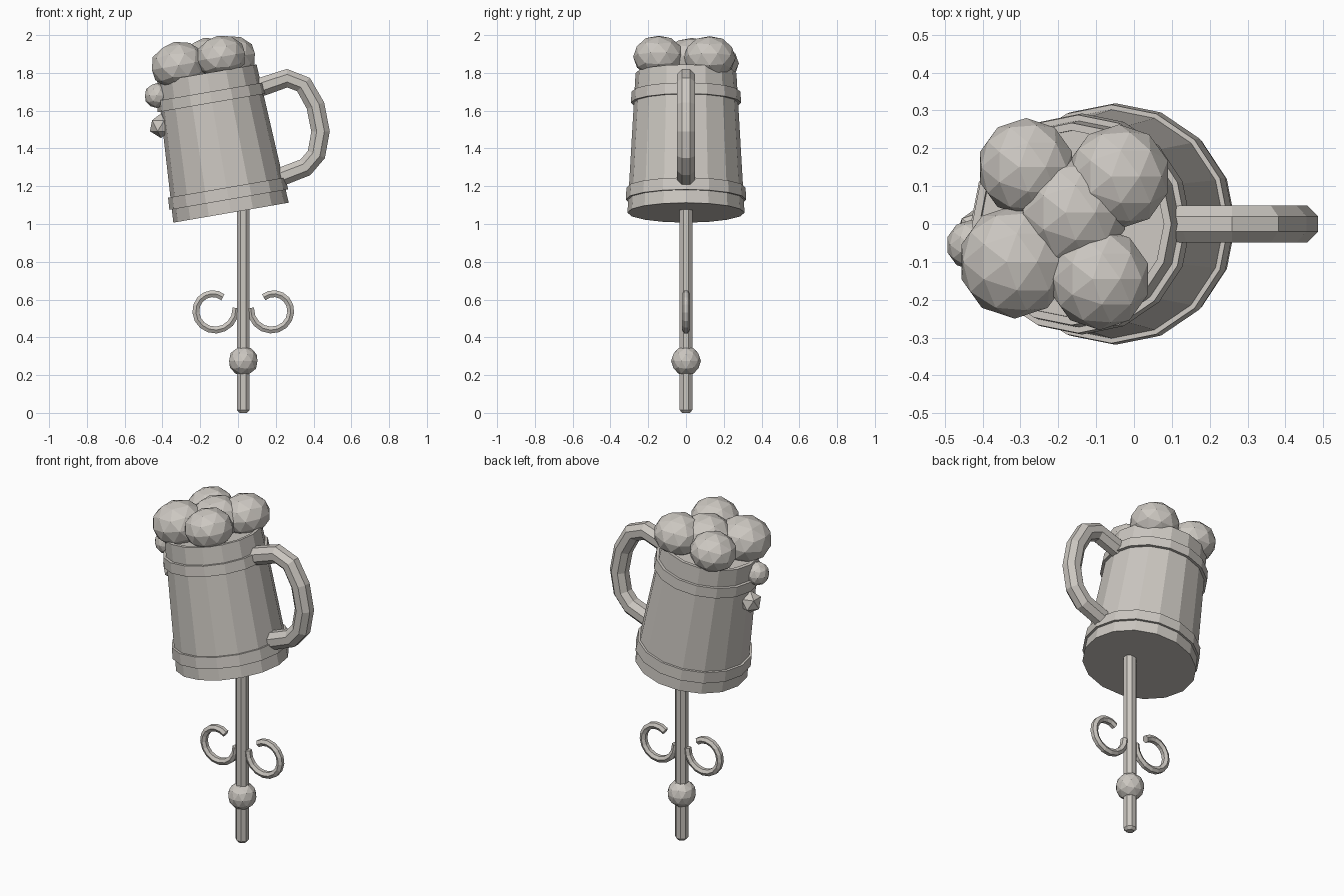
import bpy, bmesh, math
from mathutils import Vector, Matrix

if "Cube" in bpy.data.objects:
    bpy.data.objects.remove(bpy.data.objects["Cube"])

TILT = Matrix.Rotation(math.radians(-9.8), 4, 'Y')
MUG = Matrix.Translation((-0.037, 0, 1.06)) @ TILT

mat = bpy.data.materials.new("warm_grey")
mat.diffuse_color = (0.6, 0.57, 0.53, 1)
mat.use_nodes = True
mat.node_tree.nodes["Principled BSDF"].inputs["Base Color"].default_value = mat.diffuse_color


def finish(bm, name, matrix=None):
    if matrix:
        bm.transform(matrix)
    bmesh.ops.recalc_face_normals(bm, faces=bm.faces)
    me = bpy.data.meshes.new(name)
    bm.to_mesh(me)
    bm.free()
    me.materials.append(mat)
    ob = bpy.data.objects.new(name, me)
    bpy.context.collection.objects.link(ob)
    return ob


def skin(bm, rings, closed):
    """Join consecutive rings of points; cap the ends or close the loop."""
    vs = [[bm.verts.new(p) for p in r] for r in rings]
    n = len(vs[0])
    pairs = list(zip(vs, vs[1:])) + ([(vs[-1], vs[0])] if closed else [])
    for a, b in pairs:
        for i in range(n):
            j = (i + 1) % n
            bm.faces.new((a[i], a[j], b[j], b[i]))
    if not closed:
        bm.faces.new(vs[0])
        bm.faces.new(vs[-1])


def lathe(name, profile, sides, matrix, closed=False, turn=0.0):
    bm = bmesh.new()
    ang = [2 * math.pi * (i + turn) / sides for i in range(sides)]
    skin(bm, [[(r * math.cos(a), r * math.sin(a), z) for a in ang] for r, z in profile], closed)
    return finish(bm, name, matrix)


def tube(name, path, radius, sides, turn=0.5):
    """Sweep a polygon along a path lying in the xz plane."""
    bm = bmesh.new()
    pts = [Vector((x, 0, z)) for x, z in path]
    rings = []
    for k, p in enumerate(pts):
        t = (pts[min(k + 1, len(pts) - 1)] - pts[max(k - 1, 0)]).normalized()
        side = Vector((0, 1, 0))
        out = t.cross(side)
        rings.append([p + radius * (math.cos(a) * out + math.sin(a) * side)
                      for a in [2 * math.pi * (i + turn) / sides for i in range(sides)]])
    skin(bm, rings, False)
    return finish(bm, name)


def ball(name, pos, radius, squash=1.0, subdiv=2, rot=None):
    bm = bmesh.new()
    bmesh.ops.create_icosphere(bm, subdivisions=subdiv, radius=radius)
    m = Matrix.Translation(pos) @ (rot or Matrix()) @ Matrix.Diagonal((1, 1, squash, 1))
    return finish(bm, name, m)


# Tilted mug: tapered body with a thin rim around the recessed foam surface
lathe("mug_body", [(0.31, 0), (0.267, 0.75), (0.247, 0.75), (0.247, 0.735)], 16, MUG)

# Hoops around the mug
for name, r0, r1, z0, z1 in (("lower_band", 0.319, 0.315, 0.07, 0.135),
                             ("upper_band", 0.292, 0.288, 0.59, 0.65)):
    lathe(name, [(r0, z0), (r1, z1), (r1 - 0.04, z1), (r0 - 0.04, z0)], 16, MUG, closed=True)

# Handle
tube("handle", [(0.09, 1.715), (0.145, 1.733), (0.26, 1.772), (0.347, 1.738), (0.41, 1.627),
                (0.437, 1.49), (0.415, 1.368), (0.357, 1.30), (0.23, 1.251), (0.19, 1.24)],
     0.053, 8)

# Foam heap and drips
foam = [(-0.285, 0.15, 1.85, 0.13), (-0.04, 0.125, 1.88, 0.138), (-0.16, 0.03, 1.865, 0.145),
        (-0.315, -0.1, 1.84, 0.15), (-0.09, -0.145, 1.885, 0.135)]
for i, (x, y, z, r) in enumerate(foam):
    ball(f"foam_{i + 1}", (x, y, z), r, 0.84, 2, TILT)
ball("foam_drip_upper", (-0.43, -0.055, 1.68), 0.066)
ball("foam_drip_lower", (-0.408, -0.02, 1.52), 0.065, 1.0, 1)

# Rod with a small chamfer at the foot, and its knob
ROD_X = 0.028
lathe("rod", [(0.022, 0), (0.036, 0.015), (0.036, 1.12)], 8,
      Matrix.Translation((ROD_X, 0, 0)), turn=0.5)
ball("rod_knob", (ROD_X, 0, 0.275), 0.079)

# Mirrored scrolls
for name, s in (("scroll_right", 1), ("scroll_left", -1)):
    path = []
    for k in range(15):
        t = k / 14
        a = math.radians(175 + 310 * t)
        r = 0.117 - 0.035 * t
        path.append((ROD_X + s * (0.155 + r * math.cos(a)), 0.545 + r * math.sin(a)))
    tube(name, path, 0.021, 6)
